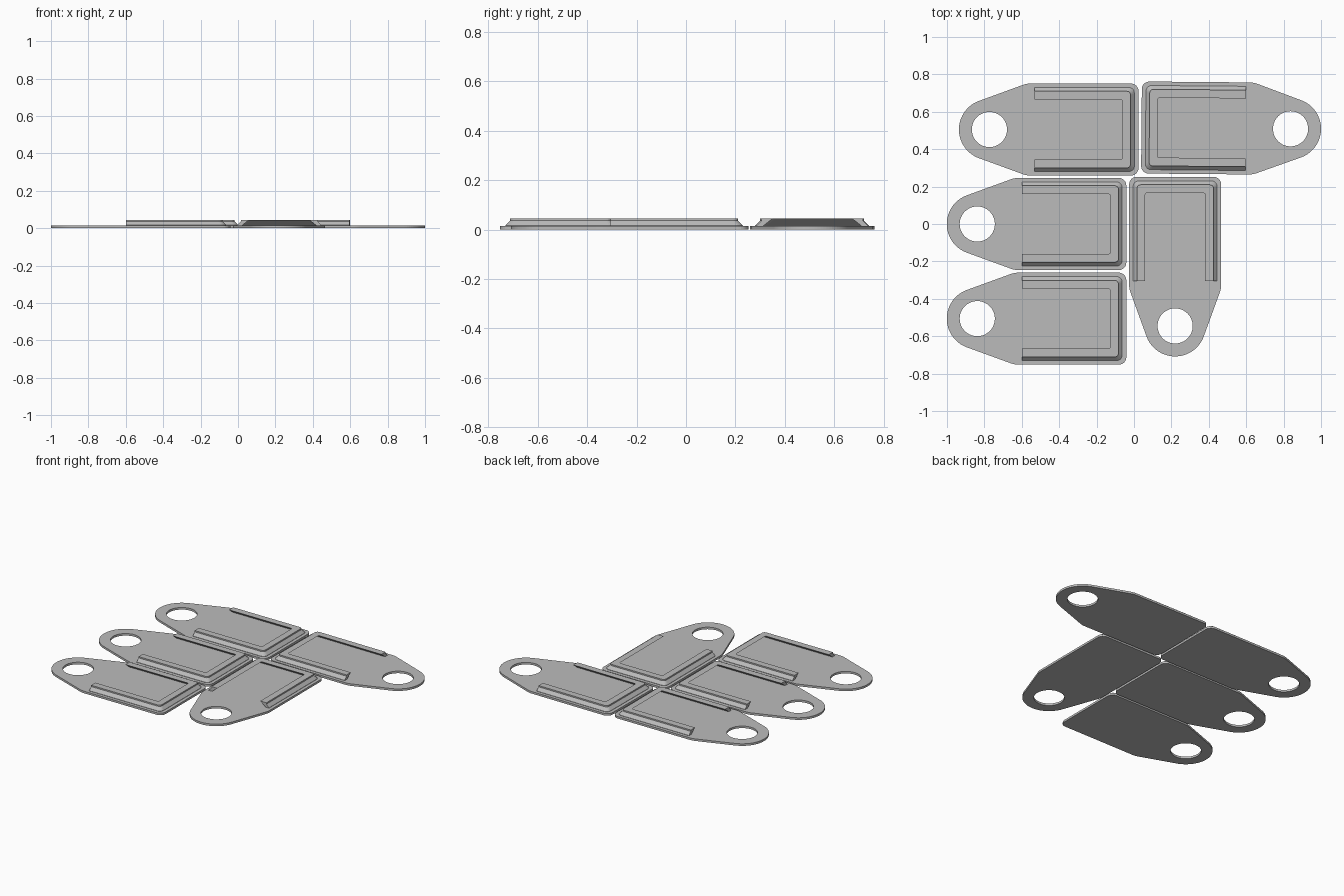
import bpy, bmesh, math
from mathutils import Matrix

if "Cube" in bpy.data.objects:
    bpy.data.objects.remove(bpy.data.objects["Cube"])

BASE = 0.014      # plate thickness
TOP = 0.045       # rail height
HOLE = 0.094
TIP = 0.163       # rounded tab radius
HALF = 0.246      # plate half width
TAIL = 0.797      # plate end, measured from the hole centre
SLOPE = math.radians(20)

grey = bpy.data.materials.new("light_grey")
grey.diffuse_color = (0.5, 0.5, 0.5, 1)
grey.use_nodes = True
grey.node_tree.nodes["Principled BSDF"].inputs["Base Color"].default_value = grey.diffuse_color


def arc(cx, cy, r, a0, a1, n):
    return [(cx + r * math.cos(a0 + (a1 - a0) * i / n),
             cy + r * math.sin(a0 + (a1 - a0) * i / n)) for i in range(n + 1)]


def outline():
    # Lower half from the tail to the tip, then mirrored
    r = 0.04
    low = arc(TAIL - r, -HALF + r, r, 0, -math.pi / 2, 6)
    down = -math.pi / 2
    # soft shoulder between straight side and sloping side
    ty = -TIP * math.cos(SLOPE)
    shoulder = -TIP * math.sin(SLOPE) + (HALF + ty) / math.tan(SLOPE)
    fr = 0.12
    low += arc(shoulder + fr * math.tan(SLOPE / 2), -HALF + fr, fr, down, down - SLOPE, 4)
    low += arc(0, 0, TIP, down - SLOPE, -math.pi, 16)
    return low + [(x, -y) for x, y in reversed(low[:-1])]


def finish(bm, name, matrix):
    bmesh.ops.recalc_face_normals(bm, faces=bm.faces)
    mesh = bpy.data.meshes.new(name)
    bm.to_mesh(mesh)
    bm.free()
    mesh.materials.append(grey)
    obj = bpy.data.objects.new(name, mesh)
    bpy.context.collection.objects.link(obj)
    obj.matrix_world = matrix


def plate(name, matrix):
    bm = bmesh.new()
    edges = []
    for pts in (outline(), arc(0, 0, HOLE, 0, 2 * math.pi, 48)[:-1]):
        vs = [bm.verts.new((x, y, 0)) for x, y in pts]
        edges += [bm.edges.new((vs[i - 1], vs[i])) for i in range(len(vs))]
    bmesh.ops.triangle_fill(bm, edges=edges, use_beauty=True)
    ext = bmesh.ops.extrude_face_region(bm, geom=bm.faces[:], use_keep_orig=True)
    verts = [g for g in ext["geom"] if isinstance(g, bmesh.types.BMVert)]
    bmesh.ops.translate(bm, verts=verts, vec=(0, 0, BASE))
    finish(bm, name, matrix)


def rail(name, matrix):
    # Dovetail profile swept round three sides: half width, height, corner radius
    profile = [(0.225, BASE - 0.002, 0.03), (0.225, BASE + 0.002, 0.03),
               (0.205, 0.036, 0.02), (0.205, TOP, 0.02),
               (0.16, TOP, 0.008), (0.202, BASE - 0.002, 0.008)]
    bm = bmesh.new()
    loops = []
    for w, z, r in profile:
        end = w + 0.55
        low = [(0.24, -w)] + arc(end - r, -w + r, r, -math.pi / 2, 0, 5)
        pts = low + [(x, -y) for x, y in reversed(low)]
        loops.append([bm.verts.new((x, y, z)) for x, y in pts])
    for k in range(len(loops)):
        a, b = loops[k - 1], loops[k]
        for i in range(len(a) - 1):
            bm.faces.new((a[i], a[i + 1], b[i + 1], b[i]))
    for i in (0, -1):
        bm.faces.new([loop[i] for loop in loops])
    finish(bm, name, matrix)


# Hole centre and heading of each tag
tags = [("back_left", -0.773, 0.505, 0), ("middle_left", -0.838, 0, 0),
        ("front_left", -0.838, -0.506, 0), ("back_right", 0.837, 0.509, 179.5),
        ("front_right", 0.22, -0.545, 90)]
for name, x, y, angle in tags:
    m = Matrix.Translation((x, y, 0)) @ Matrix.Rotation(math.radians(angle), 4, "Z")
    plate(name + "_tag_plate", m)
    rail(name + "_tag_rail", m)
